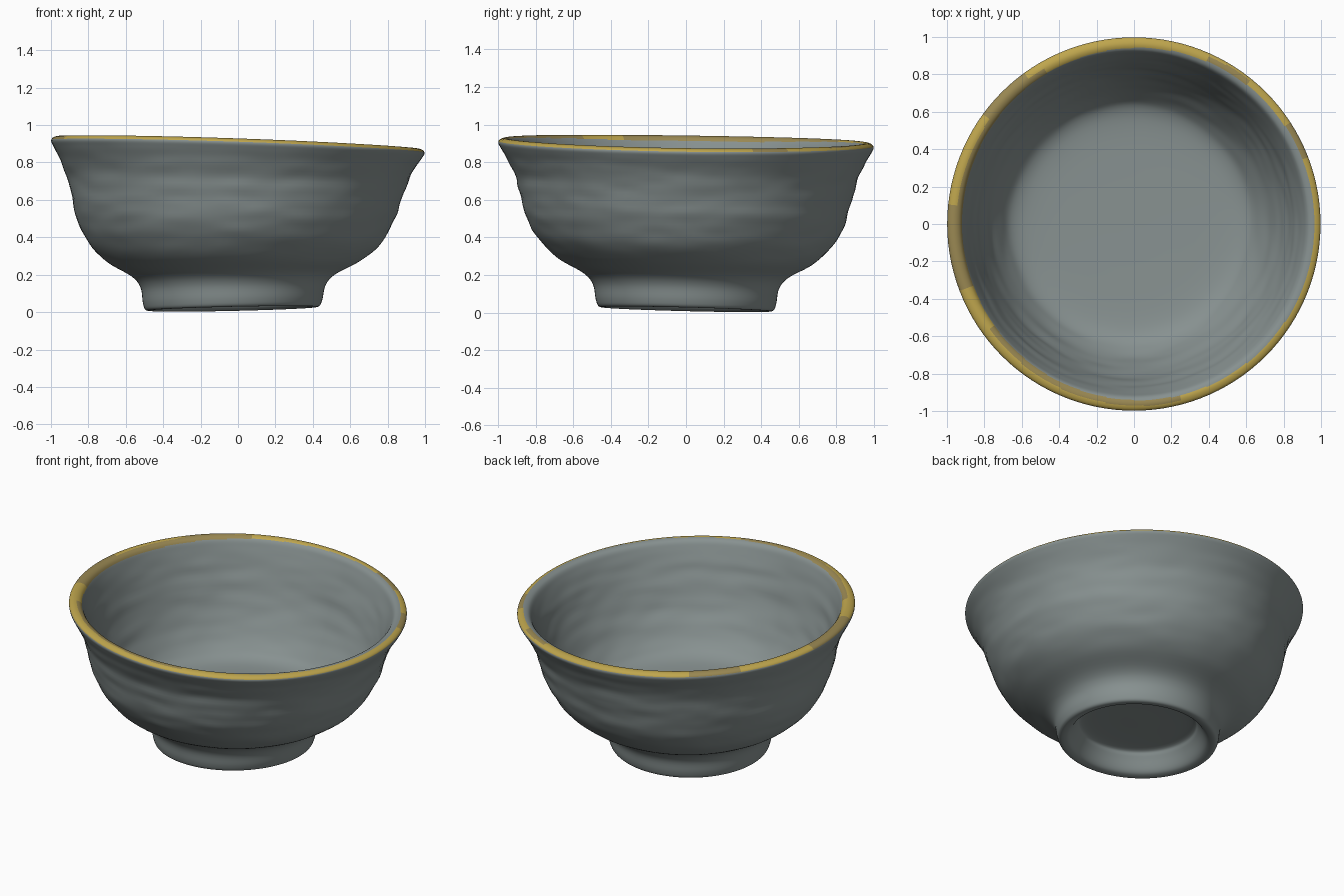
import bpy, bmesh, math
from mathutils import Vector, noise

if "Cube" in bpy.data.objects:
    bpy.data.objects.remove(bpy.data.objects["Cube"])

SEG, STEPS = 120, 5
TOP = 0.907


def material(name, rgb):
    m = bpy.data.materials.new(name)
    m.diffuse_color = (*rgb, 1.0)
    m.use_nodes = True
    m.node_tree.nodes["Principled BSDF"].inputs["Base Color"].default_value = m.diffuse_color
    return m


# Profile (radius, height): foot recess -> outside -> lip -> inside -> floor centre
PROFILE = [
    (0.0, 0.13), (0.2, 0.13), (0.33, 0.122), (0.36, 0.09), (0.40, 0.02),
    (0.43, 0.0), (0.464, 0.002), (0.48, 0.04), (0.495, 0.12), (0.545, 0.18),
    (0.67, 0.25), (0.76, 0.33), (0.815, 0.41), (0.855, 0.5), (0.882, 0.6),
    (0.908, 0.7), (0.95, 0.79), (0.984, 0.85), (0.998, 0.88), (0.99, 0.898),
    (0.965, 0.907), (0.94, 0.902), (0.922, 0.886), (0.906, 0.85), (0.88, 0.78),
    (0.853, 0.7), (0.818, 0.6), (0.78, 0.5), (0.735, 0.41), (0.68, 0.325),
    (0.615, 0.268), (0.5, 0.243), (0.25, 0.236), (0.0, 0.235),
]


def smooth_curve(pts):
    """Catmull-Rom curve through the profile points."""
    out = []
    for i in range(len(pts) - 1):
        a, b, c, d = (Vector(pts[min(max(i + k, 0), len(pts) - 1)]) for k in (-1, 0, 1, 2))
        for s in range(STEPS):
            t = s / STEPS
            out.append(0.5 * (2 * b + (c - a) * t + (2 * a - 5 * b + 4 * c - d) * t * t
                              + (3 * b - a - 3 * c + d) * t ** 3))
    return out + [Vector(pts[-1])]


def place(r, z, ang, inside):
    """Hand-thrown wobble, off-centre foot and tilted rim."""
    x, y = r * math.cos(ang), r * math.sin(ang)
    t = z / TOP
    fade = max(0.0, min(1.0, (z - 0.16) / 0.15)) * max(0.0, min(1.0, (0.88 - z) / 0.12))
    side = 7.0 if inside else 0.0
    w = 0.006 * noise.noise(Vector((x * 1.8, y * 1.8, z * 13 + side)))
    w += 0.004 * noise.noise(Vector((x * 6 + side, y * 6, z * 16)))
    k = 1 + w * fade / max(r, 0.3)
    x, y = x * k, y * k
    z += (1 - t) * (0.02 + 0.022 * x - 0.025 * y)
    z += t * (-0.035 * x - 0.014 * y + 0.008 * (1 - x * x))
    return x - 0.03 * (1 - t), y, z


def wide_dark(deg):
    """Sectors where the whole gold band has worn darker."""
    return 174 < deg < 201 or 126 < deg < 144 or 22 < deg < 34


def inner_dark(deg):
    """Sectors where only the inner edge of the band has worn darker."""
    return 50 < deg < 66 or 120 < deg < 175 or 215 < deg < 285


# Bowl: lathed shell with foot, wall and lip
curve = smooth_curve(PROFILE)
lip = 20 * STEPS
bm = bmesh.new()
rings = []
for i, p in enumerate(curve):
    if i in (0, len(curve) - 1):
        rings.append([bm.verts.new(place(0, p.y, 0, i > lip))] * SEG)
    else:
        rings.append([bm.verts.new(place(p.x, p.y, 2 * math.pi * j / SEG, i > lip))
                      for j in range(SEG)])

for i in range(len(curve) - 1):
    mid = (curve[i] + curve[i + 1]) / 2
    for j in range(SEG):
        k = (j + 1) % SEG
        quad = [rings[i][j], rings[i][k], rings[i + 1][k], rings[i + 1][j]]
        f = bm.faces.new(list(dict.fromkeys(quad)))
        f.smooth = True
        # Gold rim: broad on the left, narrow on the right
        deg = 360 * (j + 0.5) / SEG
        limit = 0.942 + 0.024 * math.cos(math.radians(deg))
        outer = i < lip and mid.y > 0.887 and mid.x > limit
        inner = i >= lip and mid.y > 0.88 and mid.x > limit
        if outer or inner:
            dark = wide_dark(deg) or (mid.x < limit + 0.03 and inner_dark(deg))
            f.material_index = 2 if dark else 1

bmesh.ops.recalc_face_normals(bm, faces=bm.faces)
mesh = bpy.data.meshes.new("bowl")
bm.to_mesh(mesh)
bm.free()
for m in (material("grey glaze", (0.243, 0.283, 0.28)),
          material("gold rim", (0.52, 0.38, 0.075)),
          material("worn gold", (0.32, 0.245, 0.085))):
    mesh.materials.append(m)
bpy.context.collection.objects.link(bpy.data.objects.new("bowl", mesh))
